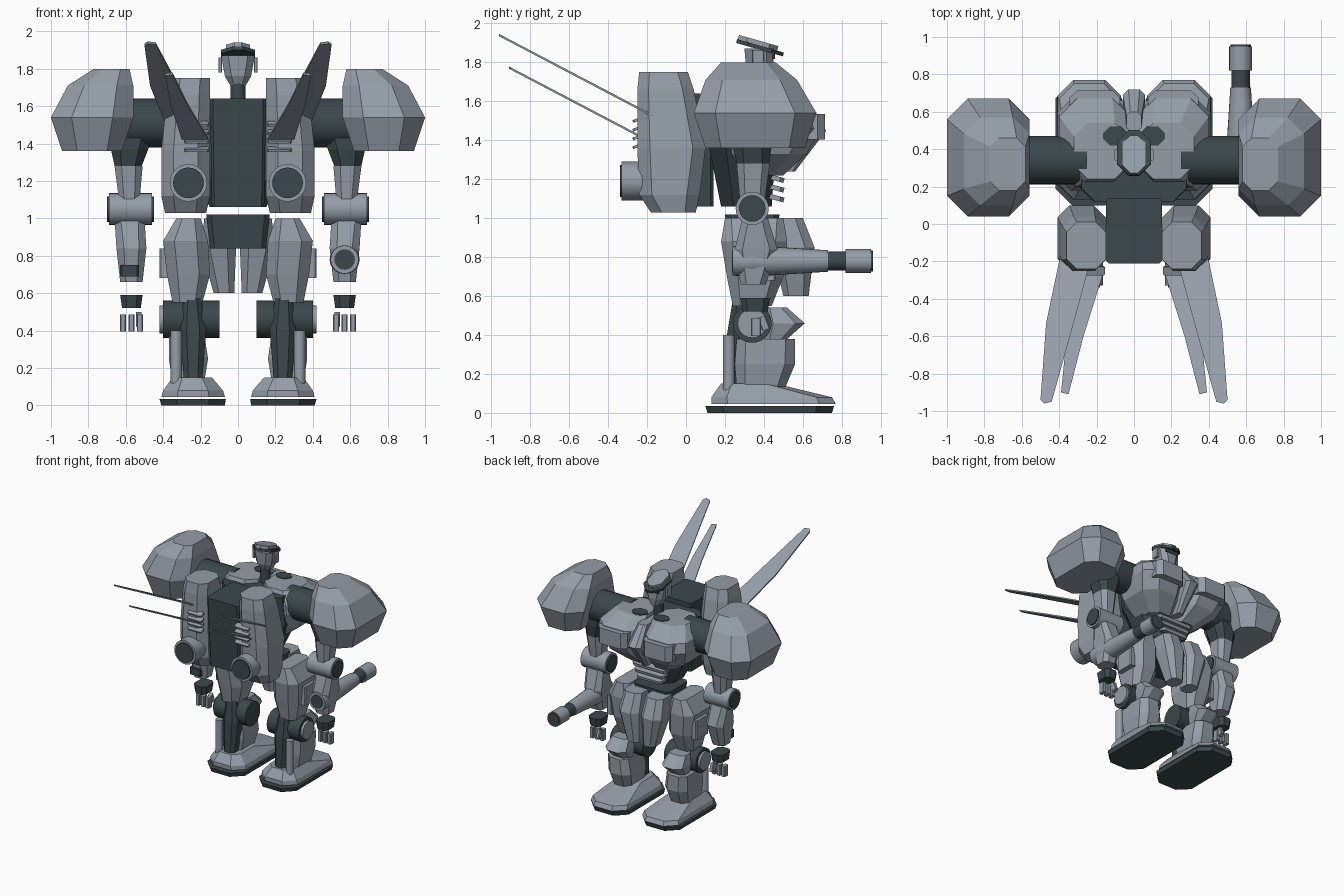
import bpy
import bmesh
from math import radians
from mathutils import Matrix, Vector

old = bpy.data.objects.get("Cube")
if old:
    bpy.data.objects.remove(old, do_unlink=True)


def material(name, colour):
    mat = bpy.data.materials.new(name)
    mat.diffuse_color = colour
    mat.use_nodes = True
    mat.node_tree.nodes["Principled BSDF"].inputs["Base Color"].default_value = colour
    return mat


armour = material("armour grey", (.30, .34, .39, 1))
frame = material("frame slate", (.045, .065, .072, 1))


def finish(name, bm, mat, both):
    """Turn a bmesh into an object, mirrored across x when both is set."""
    bmesh.ops.recalc_face_normals(bm, faces=bm.faces)
    mesh = bpy.data.meshes.new(name)
    bm.to_mesh(mesh)
    bm.free()
    mesh.materials.append(mat)
    obj = bpy.data.objects.new(name, mesh)
    bpy.context.scene.collection.objects.link(obj)
    if both:
        mirror = obj.modifiers.new("other side", 'MIRROR')
        mirror.use_mirror_merge = False
    return obj


def loft(name, mat, sections, both=True, chamfer=.25, matrix=None):
    """Skin stacked chamfered rectangles, each given as z, x0, x1, y0, y1."""
    bm = bmesh.new()
    rings = []
    for z, x0, x1, y0, y1 in sections:
        c = chamfer * min(x1 - x0, y1 - y0)
        outline = [(x0 + c, y0), (x1 - c, y0), (x1, y0 + c), (x1, y1 - c),
                   (x1 - c, y1), (x0 + c, y1), (x0, y1 - c), (x0, y0 + c)]
        rings.append([bm.verts.new((x, y, z)) for x, y in outline])
    for low, high in zip(rings, rings[1:]):
        for i in range(len(low)):
            j = (i + 1) % len(low)
            bm.faces.new((low[i], low[j], high[j], high[i]))
    bm.faces.new(rings[0])
    bm.faces.new(rings[-1])
    if matrix:
        bm.transform(matrix)
    return finish(name, bm, mat, both)


def block(name, mat, centre, size, both=True, chamfer=.15, tilt=0):
    """Chamfered block around a centre, optionally tilted about x."""
    hx, hy, hz = [s / 2 for s in size]
    place = Matrix.Translation(centre) @ Matrix.Rotation(radians(tilt), 4, 'X')
    return loft(name, mat, [(z, -hx, hx, -hy, hy) for z in (-hz, hz)],
                both, chamfer, place)


def rod(name, mat, start, end, radius, tip=None, both=True, sides=24):
    """Cylinder or cone between two points."""
    start, end = Vector(start), Vector(end)
    axis = end - start
    bm = bmesh.new()
    place = Matrix.Translation((start + end) / 2) @ axis.to_track_quat('Z', 'Y').to_matrix().to_4x4()
    bmesh.ops.create_cone(bm, cap_ends=True, segments=sides, radius1=radius,
                          radius2=radius if tip is None else tip,
                          depth=axis.length, matrix=place)
    obj = finish(name, bm, mat, both)
    bpy.ops.object.select_all(action='DESELECT')
    obj.select_set(True)
    bpy.context.view_layer.objects.active = obj
    bpy.ops.object.shade_smooth_by_angle(angle=radians(35))
    return obj


def fin(name, outline, height, thick=.012):
    """Thin swept blade, rising toward the rear at a constant slope."""
    bm = bmesh.new()
    face = bm.faces.new([bm.verts.new((x, y, height - y * .525)) for x, y in outline])
    extra = bmesh.ops.extrude_face_region(bm, geom=[face])["geom"]
    moved = [v for v in extra if isinstance(v, bmesh.types.BMVert)]
    bmesh.ops.translate(bm, verts=moved, vec=(0, 0, thick))
    return finish(name, bm, armour, True)


# Feet and lower legs
loft("sole", frame, [(0, .07, .41, .11, .75), (.035, .065, .42, .1, .76)])
loft("foot", armour, [(.045, .07, .41, .13, .77), (.08, .08, .4, .13, .75),
                      (.15, .14, .35, .18, .46)])
loft("shin", armour, [(.13, .18, .35, .26, .51), (.25, .16, .37, .25, .56),
                      (.38, .18, .37, .26, .56)])
loft("calf_frame", frame, [(.15, .19, .29, .2, .3), (.4, .17, .31, .21, .35),
                           (.58, .2, .29, .24, .4)])
rod("ankle_strut", armour, (.33, .22, .08), (.33, .22, .4), .03)
rod("knee_joint", frame, (.1, .34, .46), (.4, .34, .46), .1)
rod("knee_disc", armour, (.4, .34, .46), (.42, .34, .46), .075)
loft("knee_pad", armour, [(.38, .19, .34, .4, .52), (.46, .17, .36, .4, .61),
                          (.54, .19, .34, .4, .52)])

# Thighs and hips
loft("thigh", armour, [(.55, .19, .35, .24, .44), (.7, .15, .38, .21, .5),
                       (.88, .16, .4, .18, .52), (1, .2, .33, .2, .5)])
block("hip_pod", armour, (.395, .38, .76), (.05, .16, .16))
loft("front_skirt", armour, [(.6, .02, .13, .5, .63), (.85, .01, .2, .44, .66),
                             (1, .02, .18, .4, .6)])
loft("pelvis", frame, [(.84, -.15, .15, .22, .46), (1.02, -.17, .17, .2, .48)],
     both=False, chamfer=.1)

# Torso
loft("torso_core", frame, [(1.06, -.15, .15, .18, .44), (1.36, -.3, .3, .12, .46),
                           (1.6, -.28, .28, .12, .4)], both=False)
loft("chest", armour, [(1.22, .01, .22, .24, .5), (1.33, .01, .36, .22, .62),
                       (1.46, .02, .41, .2, .69), (1.54, .02, .4, .2, .67),
                       (1.63, .03, .32, .24, .54)])
block("pectoral", armour, (.21, .65, 1.47), (.27, .13, .13), chamfer=.3)
loft("breast_ridge", armour, [(1.24, -.03, .03, .4, .56), (1.45, -.06, .06, .4, .72),
                              (1.6, -.04, .04, .4, .6)], both=False)
block("collar_patch", frame, (.1, .47, 1.632), (.13, .1, .008), chamfer=.35)
for i in range(3):
    block("belly_rib", armour, (0, .44, 1.11 + i * .05), (.24 + i * .04, .13, .025),
          both=False, tilt=-15)

# Backpack, thrusters and blades
loft("backpack_core", frame, [(1.06, -.14, .14, -.18, .14), (1.64, -.15, .15, -.21, .14)],
     both=False, chamfer=.05)
loft("backpack_pod", armour, [(1.03, .17, .39, -.18, .05), (1.12, .15, .41, -.24, .07),
                              (1.36, .15, .41, -.25, .1), (1.66, .15, .38, -.25, .04),
                              (1.75, .15, .36, -.24, .01)])
rod("thruster_ring", armour, (.265, -.2, 1.19), (.265, -.33, 1.19), .1)
rod("thruster_nozzle", frame, (.265, -.3, 1.19), (.265, -.34, 1.19), .082)
for i in range(4):
    block("pod_vent", armour, (.22, -.25, 1.37 + i * .045), (.13, .05, .014), tilt=20)
fin("long_blade", [(.22, -.15), (.39, -.15), (.47, -.53), (.5, -.94), (.48, -.96),
                   (.44, -.95), (.32, -.52)], 1.43)
fin("short_blade", [(.16, -.25), (.3, -.25), (.36, -.6), (.39, -.9), (.35, -.91),
                    (.27, -.6)], 1.29)

# Shoulders and arms
rod("shoulder_joint", frame, (.25, .34, 1.51), (.66, .34, 1.51), .13)
loft("shoulder_pad", armour, [(1.36, .62, .94, .1, .61), (1.54, .56, 1, .04, .67),
                              (1.71, .56, .91, .1, .57), (1.8, .58, .77, .18, .46)])
loft("upper_arm", frame, [(1.24, .53, .65, .27, .42), (1.37, .48, .68, .24, .44),
                          (1.5, .45, .67, .24, .44)])
loft("arm_sleeve", armour, [(1.05, .53, .63, .28, .4), (1.28, .51, .66, .26, .43)])
rod("elbow_joint", armour, (.46, .34, 1.05), (.69, .34, 1.05), .085)
rod("elbow_cap", frame, (.45, .34, 1.05), (.7, .34, 1.05), .068)
loft("forearm", armour, [(.66, .51, .63, .28, .41), (.84, .49, .65, .25, .47),
                         (1, .5, .66, .29, .42)])
block("wrist_vent", frame, (-.58, .28, .72), (.1, .06, .06), both=False)
loft("wrist", frame, [(.52, .52, .62, .29, .42), (.59, .51, .63, .28, .43)])
for i in range(3):
    block("finger", armour, (.525 + i * .045, .36, .44), (.032, .05, .09))
block("thumb", armour, (.53, .4, .46), (.03, .04, .07), tilt=20)

# Arm cannon on the left forearm
parts = [("cannon_breech", armour, .24, .34, .075, .08),
         ("breech_cap", frame, .235, .3, .055, .055),
         ("cannon_body", armour, .34, .73, .08, .055),
         ("cannon_barrel", frame, .7, .83, .05, .05),
         ("cannon_muzzle", armour, .82, .95, .061, .061),
         ("muzzle_tip", frame, .9, .96, .055, .055)]
for name, mat, y0, y1, r0, r1 in parts:
    rod(name, mat, (.57, y0, .78), (.57, y1, .78), r0, r1, both=False)

# Head and crest
rod("neck", frame, (0, .36, 1.58), (0, .37, 1.74), .04, both=False)
loft("head", armour, [(1.7, -.035, .035, .34, .44), (1.76, -.07, .07, .31, .45),
                      (1.87, -.09, .09, .3, .45)], both=False)
block("ear", armour, (.095, .37, 1.82), (.02, .06, .08))
block("visor", frame, (0, .45, 1.83), (.12, .012, .025), both=False)
block("brim", frame, (0, .38, 1.875), (.18, .25, .02), both=False, chamfer=.35, tilt=-16)
block("crest", armour, (0, .37, 1.9), (.13, .21, .025), both=False, chamfer=.35, tilt=-16)
